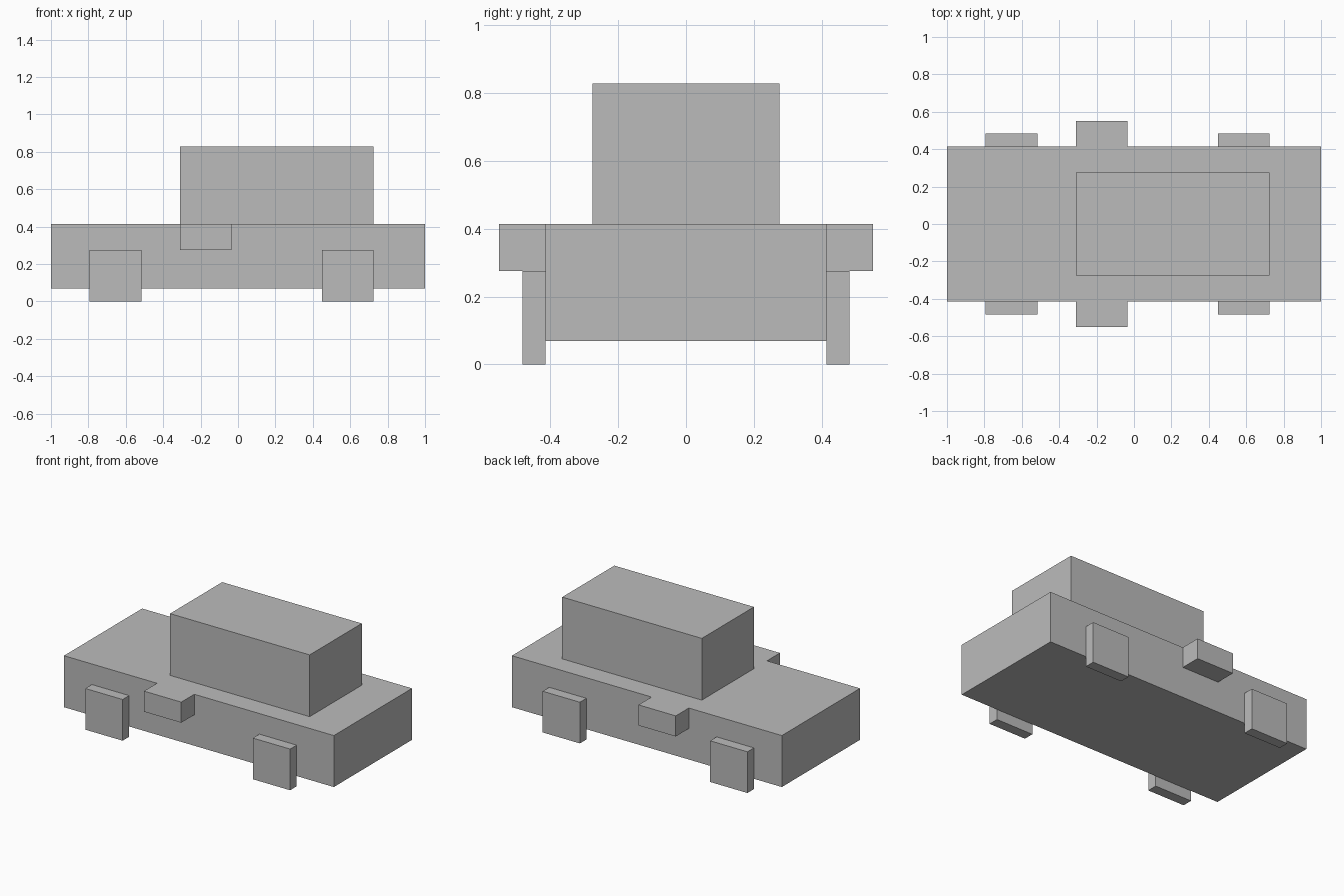
import bpy

cube = bpy.data.objects.get("Cube")
if cube:
    bpy.data.objects.remove(cube, do_unlink=True)

U = 2 / 29  # block unit: the body is 29 units long

grey = bpy.data.materials.new("plain_grey")
grey.use_nodes = True
colour = (0.5, 0.5, 0.5, 1)
grey.diffuse_color = colour
grey.node_tree.nodes["Principled BSDF"].inputs["Base Color"].default_value = colour


def box(name, x, y, z):
    """Box from (min, max) ranges given in block units."""
    ranges = (x, y, z)
    bpy.ops.mesh.primitive_cube_add(size=1, location=[(a + b) / 2 * U for a, b in ranges])
    obj = bpy.context.object
    obj.name = name
    obj.scale = [(b - a) * U for a, b in ranges]
    bpy.ops.object.transform_apply(location=False, rotation=False, scale=True)
    obj.data.materials.append(grey)
    return obj


def side_pair(name, x, depth, z):
    """Matching boxes sticking out of the front and back body walls."""
    box("front_" + name, x, (-6 - depth, -6), z)
    box("back_" + name, x, (6, 6 + depth), z)


# Main body and cabin
box("body", (-14.5, 14.5), (-6, 6), (1, 6))
box("cabin", (-4.5, 10.5), (-4, 4), (6, 12))

# Wheels and side mirrors
side_pair("right_wheel", (-11.5, -7.5), 1, (0, 4))
side_pair("left_wheel", (6.5, 10.5), 1, (0, 4))
side_pair("mirror", (-4.5, -0.5), 2, (4, 6))
